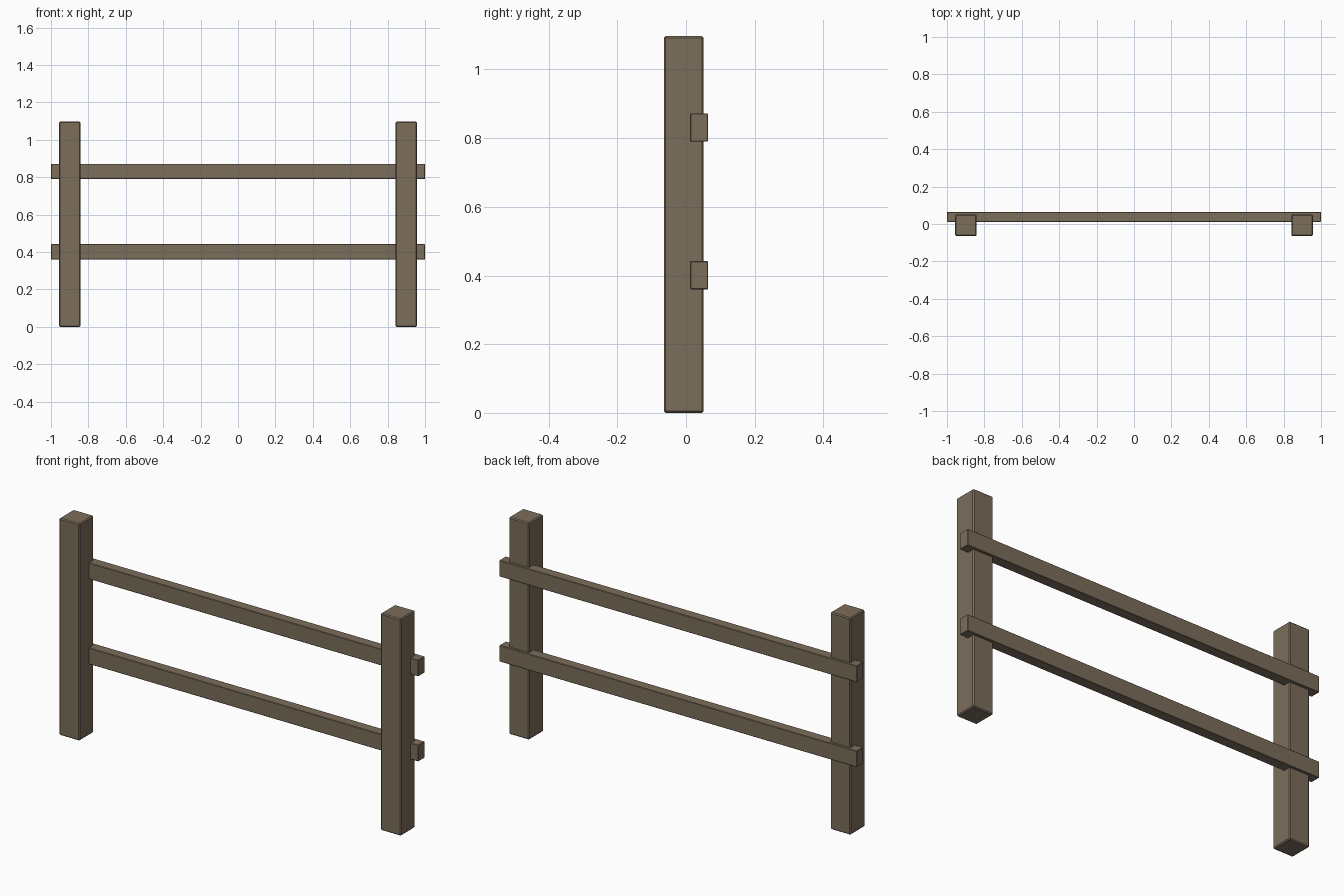
import bpy

if "Cube" in bpy.data.objects:
    bpy.data.objects.remove(bpy.data.objects["Cube"])

wood = bpy.data.materials.new("weathered_wood")
wood.diffuse_color = (0.20, 0.155, 0.105, 1)
wood.use_nodes = True
wood.node_tree.nodes["Principled BSDF"].inputs["Base Color"].default_value = wood.diffuse_color


def beam(name, lo, hi, bevel):
    """Box between two corners with softened edges."""
    bpy.ops.mesh.primitive_cube_add(size=1, location=[(a + b) / 2 for a, b in zip(lo, hi)])
    ob = bpy.context.object
    ob.name = name
    ob.scale = [b - a for a, b in zip(lo, hi)]
    bpy.ops.object.transform_apply(location=False, rotation=False, scale=True)
    mod = ob.modifiers.new("edge_bevel", 'BEVEL')
    mod.width = bevel
    mod.segments = 1
    ob.data.materials.append(wood)
    return ob


# Upright posts
for side, x in (("left", -0.899), ("right", 0.899)):
    beam(side + "_post", (x - 0.057, -0.064, 0), (x + 0.057, 0.051, 1.097), 0.005)

# Horizontal rails, let into the back of the posts
for level, z in (("lower", 0.401), ("upper", 0.831)):
    beam(level + "_rail", (-1, 0.012, z - 0.041), (1, 0.064, z + 0.041), 0.002)
